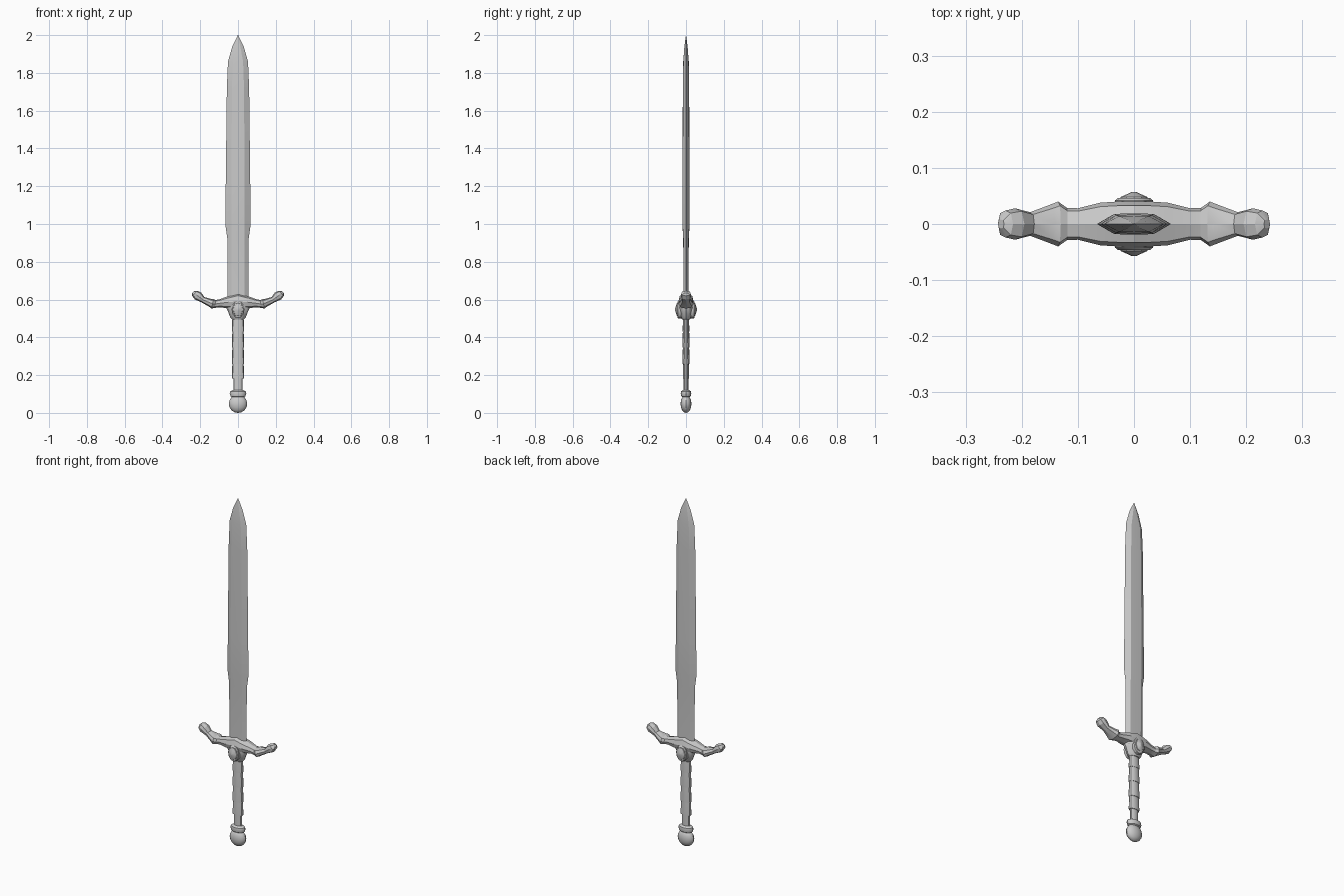
import bpy, bmesh
from math import sin, cos, pi, radians
from mathutils import Vector

if "Cube" in bpy.data.objects:
    bpy.data.objects.remove(bpy.data.objects["Cube"])


def loft(name, rings, angle=30):
    """Skin a list of equal-length point rings and cap both ends."""
    bm = bmesh.new()
    loops = [[bm.verts.new(p) for p in ring] for ring in rings]
    n = len(loops[0])
    for a, b in zip(loops, loops[1:]):
        for i in range(n):
            j = (i + 1) % n
            bm.faces.new((a[i], a[j], b[j], b[i]))
    bm.faces.new(loops[0])
    bm.faces.new(loops[-1])
    bmesh.ops.remove_doubles(bm, verts=bm.verts, dist=1e-5)
    bmesh.ops.recalc_face_normals(bm, faces=bm.faces)
    mesh = bpy.data.meshes.new(name)
    bm.to_mesh(mesh)
    bm.free()
    ob = bpy.data.objects.new(name, mesh)
    bpy.context.collection.objects.link(ob)
    bpy.ops.object.select_all(action='DESELECT')
    ob.select_set(True)
    bpy.context.view_layer.objects.active = ob
    bpy.ops.object.shade_smooth_by_angle(angle=radians(angle))
    return ob


def turned(name, profile, sides):
    """Stack elliptical rings: profile rows are (z, x radius, y radius)."""
    return loft(name, [[(rx * cos(2 * pi * i / sides), ry * sin(2 * pi * i / sides), z)
                        for i in range(sides)] for z, rx, ry in profile])


# Blade: flattened hexagon with a central line, waisted above the guard
def blade_ring(z, w, f, t):
    return [(w, 0, z), (f, t, z), (0, t * 1.05, z), (-f, t, z),
            (-w, 0, z), (-f, -t, z), (0, -t * 1.05, z), (f, -t, z)]


blade = [(0.58, .055, .034, .013), (0.92, .056, .034, .014), (0.99, .066, .035, .018),
         (1.20, .065, .035, .018), (1.72, .059, .032, .016), (1.86, .053, .027, .014),
         (1.94, .030, .012, .008), (2.0, .001, .0005, .0005)]
loft("blade", [blade_ring(*s) for s in blade], 10)

# Crossguard: octagonal sweep with knuckles and upturned ends
arm = [(0, .592, .040, .041, 0), (.03, .588, .040, .036, 0), (.06, .585, .038, .030, 0),
       (.10, .580, .028, .021, 0), (.12, .577, .029, .021, 4), (.135, .578, .040, .026, 10),
       (.148, .583, .035, .021, 20), (.185, .599, .021, .016, 28),
       (.212, .619, .028, .025, 42), (.229, .633, .024, .019, 45), (.237, .640, .008, .008, 45)]


def guard_ring(x, z, ry, rz, tilt):
    t = radians(tilt)
    ring = []
    for i in range(8):
        a = pi / 4 * i
        u, v = ry * cos(a), rz * sin(a)
        if i % 2:
            u *= 1.15
        ring.append((x - v * sin(t), u, z + v * cos(t)))
    return ring


right = [guard_ring(*s) for s in arm]
left = [[(-x, y, z) for x, y, z in r] for r in right[:0:-1]]
loft("crossguard", left + right, 25)

# Collar below the guard
turned("collar", [(.59, .060, .040), (.555, .062, .040), (.535, .052, .036),
                  (.505, .041, .027), (.494, .030, .021)], 12)


# Faceted oval gem in a rim on each side
def oval(y, rx, rz):
    return [(rx * cos(pi * i / 6), y, .547 + rz * sin(pi * i / 6)) for i in range(12)]


for side, label in ((-1, "front"), (1, "back")):
    loft(label + "_gem_rim", [oval(side * y, a, b) for y, a, b in
                              ((.02, .034, .046), (.042, .034, .046), (.046, .029, .040))])
    loft(label + "_gem", [oval(side * y, a, b) for y, a, b in
                          ((.04, .027, .038), (.048, .024, .034), (.057, .004, .007))], 20)

# Grip: stepped wrapped sections, each tapering downward
grip = [(.115, .024, .014), (.182, .025, .014)]
for low, high, ry in ((.182, .258, .016), (.258, .345, .018), (.345, .430, .018), (.430, .50, .017)):
    grip += [(low, .032, ry + .001), (low + .008, .033, ry + .001), (high, .030, ry - .001)]
turned("grip", grip, 12)

# Pommel ring and pommel
turned("pommel_ring", [(.083, .030, .018), (.088, .039, .025), (.102, .044, .028),
                       (.114, .041, .026), (.121, .026, .016)], 16)
turned("pommel", [(.048 - .048 * cos(pi * i / 8), max(.001, .049 * sin(pi * i / 8)),
                   max(.0006, .029 * sin(pi * i / 8))) for i in range(9)], 16)
